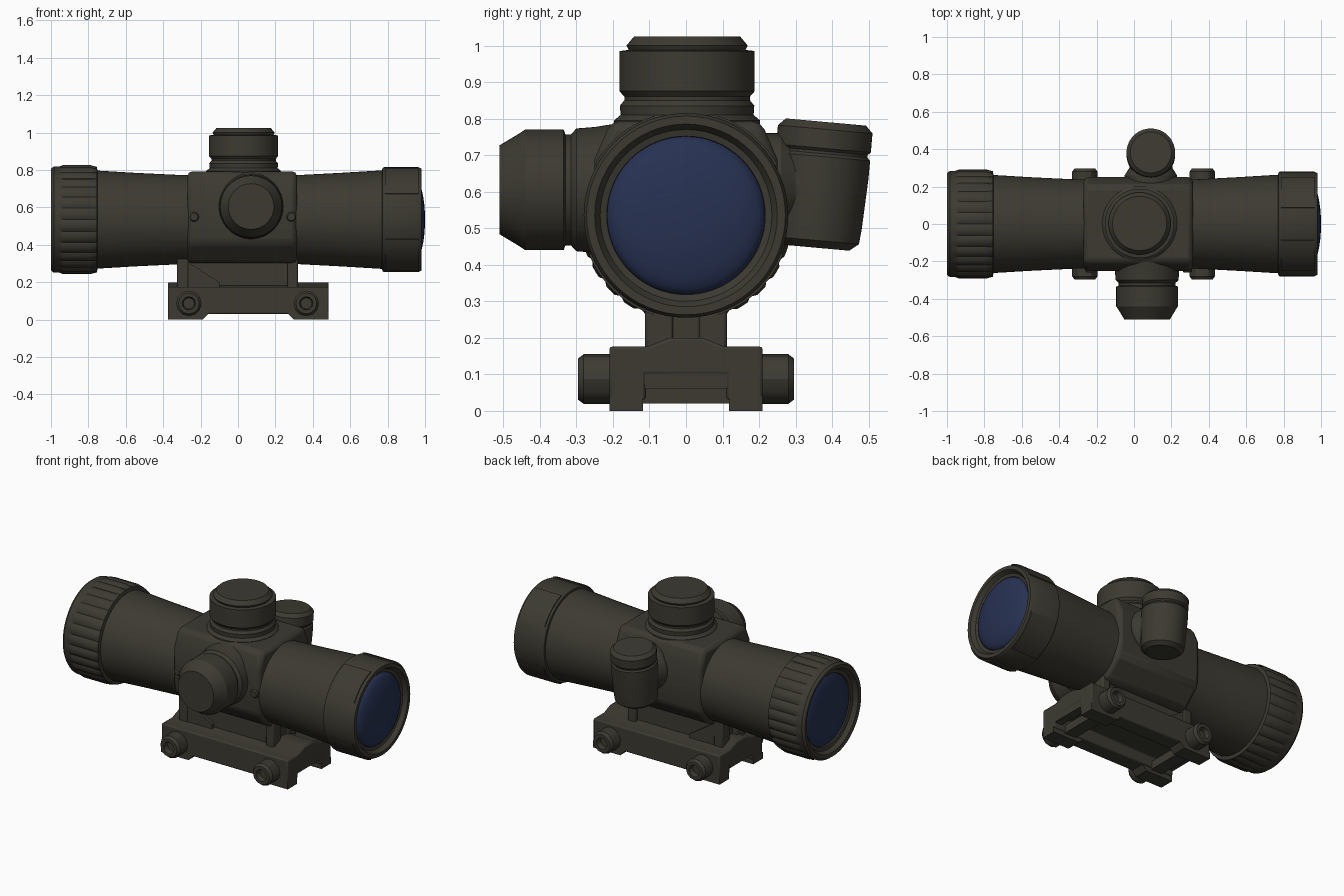
import bpy, bmesh, math
from mathutils import Vector

cube = bpy.data.objects.get("Cube")
if cube:
    bpy.data.objects.remove(cube)


def material(name, rgb):
    m = bpy.data.materials.new(name)
    m.use_nodes = True
    m.diffuse_color = (*rgb, 1)
    bsdf = next(n for n in m.node_tree.nodes if n.type == 'BSDF_PRINCIPLED')
    bsdf.inputs["Base Color"].default_value = (*rgb, 1)
    return m


OLIVE = material("dark olive metal", (0.045, 0.042, 0.031))
BLUE = material("blue glass", (0.02, 0.031, 0.085))
AXIS_Z = 0.535          # height of the optical axis


def finish(name, bm, mat, bevel=0, angle=30):
    bmesh.ops.remove_doubles(bm, verts=bm.verts, dist=0.0002)
    bmesh.ops.recalc_face_normals(bm, faces=bm.faces)
    me = bpy.data.meshes.new(name)
    bm.to_mesh(me)
    bm.free()
    me.materials.append(mat)
    ob = bpy.data.objects.new(name, me)
    bpy.context.collection.objects.link(ob)
    bpy.ops.object.select_all(action='DESELECT')
    ob.select_set(True)
    bpy.context.view_layer.objects.active = ob
    bpy.ops.object.shade_smooth_by_angle(angle=math.radians(angle))
    if bevel:
        mod = ob.modifiers.new("soft edges", 'BEVEL')
        mod.width = bevel
        mod.segments = 2
        mod.limit_method = 'ANGLE'
    return ob


def lathe(name, profile, origin, axis, segs=64, mat=OLIVE, offset=None):
    """Revolve (radius, height) points about an axis through origin."""
    bm = bmesh.new()
    quat = Vector(axis).to_track_quat('Z', 'Y')
    rings = []
    for r, h in profile:
        ring = []
        for i in range(segs):
            a = 2 * math.pi * i / segs
            q = r + (offset(i, r) if offset else 0)
            p = quat @ Vector((q * math.cos(a), q * math.sin(a), h))
            ring.append(bm.verts.new(p + Vector(origin)))
        rings.append(ring)
    for lo, hi in zip(rings, rings[1:]):
        for i in range(segs):
            j = (i + 1) % segs
            bm.faces.new((lo[i], lo[j], hi[j], hi[i]))
    return finish(name, bm, mat)


def prism(name, section, a, b, along='X', bevel=0):
    """Extrude a section: (y, z) along X, or (x, z) along Y."""
    bm = bmesh.new()
    if along == 'X':
        pts, move = [(a, u, v) for u, v in section], (b - a, 0, 0)
    else:
        pts, move = [(u, a, v) for u, v in section], (0, b - a, 0)
    face = bm.faces.new([bm.verts.new(p) for p in pts])
    geom = bmesh.ops.extrude_face_region(bm, geom=[face])["geom"]
    verts = [g for g in geom if isinstance(g, bmesh.types.BMVert)]
    bmesh.ops.translate(bm, verts=verts, vec=move)
    if not face.is_valid or len(bm.faces) < len(section) + 2:
        bm.faces.new([v for v in bm.verts if v not in verts])
    return finish(name, bm, OLIVE, bevel)


def mirrored(half):
    return half + [(-u, v) for u, v in reversed(half)]


def box(name, x, y, z, bevel=0):
    return prism(name, [(y[0], z[0]), (y[1], z[0]), (y[1], z[1]), (y[0], z[1])],
                 x[0], x[1], bevel=bevel)


centre = (0, 0, AXIS_Z)
X, Y, Z = (1, 0, 0), (0, 1, 0), (0, 0, 1)

# Flared main tube
lathe("main_tube", [(0, -0.9), (0.262, -0.9), (0.262, -0.75), (0.25, -0.55),
                    (0.238, -0.3), (0.238, 0.32), (0.25, 0.55),
                    (0.264, 0.78), (0.264, 0.9), (0, 0.9)], centre, X)

# Ribbed eyepiece ring: the widest rings carry the grooves
lathe("eyepiece_ring", [(0.2, -0.93), (0.215, -0.965), (0.235, -0.97), (0.25, -0.995),
                        (0.272, -1), (0.284, -0.985), (0.284, -0.955), (0.292, -0.935),
                        (0.292, -0.79), (0.282, -0.755), (0.26, -0.75)],
      centre, X, 112, offset=lambda i, r: -0.012 if r > 0.288 and i % 4 == 0 else 0)

# Objective cap with raised corner panels
lathe("objective_cap", [(0.26, 0.77), (0.275, 0.772), (0.28, 0.78), (0.28, 0.965),
                        (0.272, 0.98), (0.25, 0.98), (0.235, 0.955),
                        (0.217, 0.95), (0.215, 0.93)], centre, X)
for side in (1, -1):
    for tag, start, end in (("upper", 29, 72), ("lower", -72, -22)):
        arc = [math.radians(start + (end - start) * k / 12) for k in range(13)]
        ring = [(r * math.cos(t) * side, AXIS_Z + r * math.sin(t))
                for r, seq in ((0.286, arc), (0.27, arc[::-1])) for t in seq]
        prism(f"{tag}_cap_panel_{'back' if side > 0 else 'front'}", ring, 0.785, 0.965)

# Domed lenses
for name, direction, radius, edge, bulge in (("objective_lens", X, 0.216, 0.945, 0.055),
                                             ("eyepiece_lens", (-1, 0, 0), 0.212, 0.955, 0.03)):
    dome = [(radius * math.sin(t), edge + bulge * math.cos(t))
            for t in (math.pi / 2 * k / 8 for k in range(8, -1, -1))]
    lathe(name, dome, centre, direction, mat=BLUE)

# Faceted central housing
prism("housing", mirrored([(0.13, 0.302), (0.24, 0.41), (0.25, 0.5), (0.25, 0.69),
                           (0.205, 0.793)]), -0.27, 0.315, bevel=0.025)
for x in (-0.235, 0.285):
    lathe("housing_screw", [(0, 0.258), (0.02, 0.258), (0.026, 0.25), (0.026, 0.2)],
          (x, 0, 0.55), (0, -1, 0), 16)

# Top adjustment turret
lathe("top_turret", [(0.2, 0.76), (0.2, 0.795), (0.182, 0.81), (0.184, 0.835),
                     (0.172, 0.85), (0.172, 0.86), (0.185, 0.875), (0.185, 0.985),
                     (0.16, 0.988), (0.166, 1.0), (0.145, 1.025), (0, 1.025)],
      (0.03, 0.003, 0), Z)

# Side adjustment turret
lathe("side_turret", [(0.18, 0.2), (0.172, 0.25), (0.168, 0.3), (0.152, 0.315),
                      (0.152, 0.33), (0.165, 0.335), (0.165, 0.44), (0.155, 0.455),
                      (0.122, 0.51), (0, 0.51)], (0.07, 0, 0.605), (0, -1, 0))

# Tilted battery compartment and the boss joining it to the housing
lathe("battery_boss", [(0.14, 0.2), (0.14, 0.26), (0.115, 0.3), (0.115, 0.36)],
      (0.09, 0, 0.62), Y)
lathe("battery_compartment", [(0, 0), (0.095, 0), (0.12, 0.02), (0.124, 0.06),
                              (0.13, 0.2), (0.13, 0.25), (0.122, 0.258), (0.122, 0.265),
                              (0.13, 0.273), (0.13, 0.325), (0.11, 0.345), (0, 0.345)],
      (0.09, 0.352, 0.447), (0, 0.09, 1))

# Pedestal: centre web, end posts and gusset ribs
box("pedestal_web", (-0.29, 0.3), (-0.09, 0.09), (0.15, 0.36))
for x0, x1 in ((-0.325, -0.265), (0.265, 0.32)):
    for side in (1, -1):
        box("pedestal_post", (x0, x1), sorted((side * 0.035, side * 0.112)),
            (0.15, 0.38), 0.008)
for side in (1, -1):
    prism("pedestal_gusset", [(-0.27, 0.17), (-0.1, 0.17), (-0.1, 0.2), (-0.27, 0.31)],
          side * 0.05, side * 0.108, 'Y')

# Rail clamp base: channelled bar with feet, end walls and cross bars
prism("clamp_base", mirrored([(0.11, 0.1), (0.11, 0.03), (0.21, 0.03), (0.21, 0.176),
                              (0.105, 0.176), (0.045, 0.2)]), -0.375, 0.485, bevel=0.008)
for x0, x1 in ((-0.372, -0.32), (0.43, 0.482)):
    box("end_wall", (x0, x1), (-0.13, 0.13), (0.06, 0.15))
for end, inner, toe in ((-0.375, -0.19, -0.15), (0.485, 0.3, 0.26)):
    for side in (1, -1):
        prism("clamp_foot", [(end, 0), (inner, 0), (toe, 0.04), (end, 0.04)],
              side * 0.118, side * 0.21, 'Y')

# Clamp bolts with recessed heads
for x in (-0.263, 0.365):
    box("cross_bar", (x - 0.04, x + 0.04), (-0.13, 0.13), (0.02, 0.07))
    for side in (1, -1):
        lathe("clamp_bolt", [(0.068, 0.19), (0.068, 0.28), (0.056, 0.296), (0.036, 0.296),
                             (0.03, 0.265), (0, 0.265)], (x, 0, 0.087), (0, side, 0), 12)
